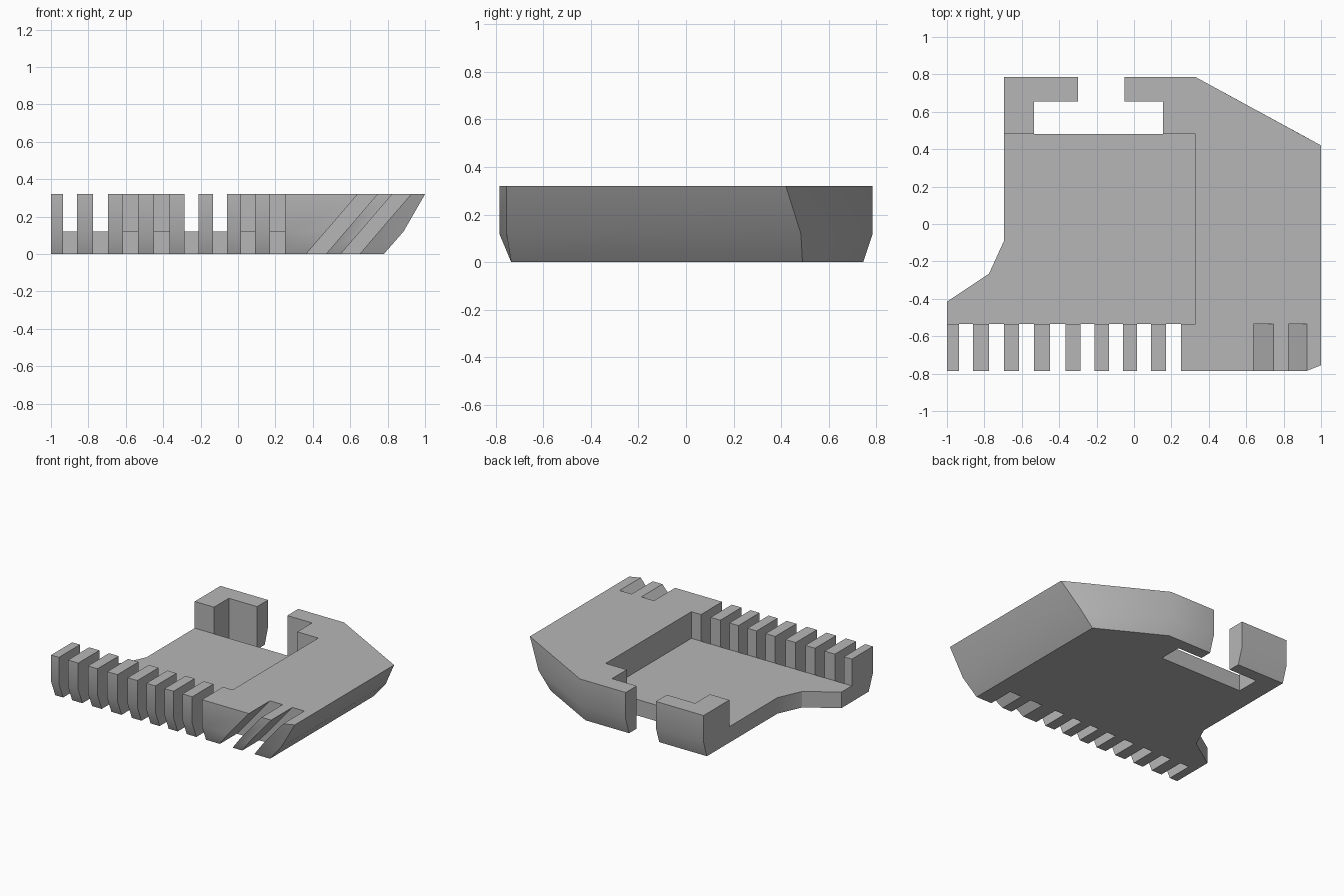
import bpy
import bmesh

cube = bpy.data.objects.get("Cube")
if cube:
    bpy.data.objects.remove(cube)

TOP, FLOOR = 0.32, 0.12        # full height and floor plate height
FRONT, BACK = -0.785, 0.785
COMB, REAR = -0.535, 0.48      # lines where comb and latches meet the plate
WALL = 0.33                    # inner face of the side block
LEVELS = (0, FLOOR, TOP)

grey = bpy.data.materials.new("plain grey")
grey.use_nodes = True
colour = (0.47, 0.47, 0.47, 1)
grey.diffuse_color = colour
grey.node_tree.nodes["Principled BSDF"].inputs["Base Color"].default_value = colour

teeth = [(-1, -0.935), (-0.86, -0.775), (-0.695, -0.615), (-0.535, -0.45),
         (-0.365, -0.285), (-0.21, -0.135), (-0.06, 0.015), (0.09, 0.17)]
joints = teeth + [(0.25, WALL)]


def front_at(z):
    return FRONT + 0.05 if z == 0 else FRONT


def back_at(z):
    return BACK - 0.04 if z == 0 else BACK


def is_joint(c):
    """True for a wall hidden where two parts meet."""
    if not 0 < c.z < FLOOR:
        return False
    if abs(c.x - WALL) < 1e-4:
        return COMB < c.y < REAR
    if abs(c.y - REAR) < 1e-4:
        return not -0.535 < c.x < 0.155
    if abs(c.y - COMB) < 1e-4:
        return any(a < c.x < b for a, b in joints)
    return False


def loft(name, outline, levels):
    """Stack counter-clockwise outlines into a solid."""
    bm = bmesh.new()
    rings = [[bm.verts.new((x, y, z)) for x, y in outline(z)] for z in levels]
    bm.faces.new(rings[0][::-1])
    bm.faces.new(rings[-1])
    for low, high in zip(rings, rings[1:]):
        for i in range(len(low)):
            j = (i + 1) % len(low)
            bm.faces.new((low[i], low[j], high[j], high[i]))
    hidden = [f for f in bm.faces if is_joint(f.calc_center_median())]
    bmesh.ops.delete(bm, geom=hidden, context='FACES')
    mesh = bpy.data.meshes.new(name)
    bm.to_mesh(mesh)
    bm.free()
    mesh.materials.append(grey)
    obj = bpy.data.objects.new(name, mesh)
    bpy.context.collection.objects.link(obj)
    bpy.ops.object.select_all(action='DESELECT')
    obj.select_set(True)
    bpy.context.view_layer.objects.active = obj
    bpy.ops.object.shade_smooth_by_angle(angle=0.52)
    return obj


# Floor plate, its front edge divided at every tooth
def plate_outline(z):
    edge = [(x, COMB) for pair in joints for x in pair]
    return edge + [(WALL, REAR), (0.155, REAR), (-0.535, REAR), (-0.695, REAR),
                   (-0.695, -0.09), (-0.775, -0.265), (-1, -0.415)]


loft("floor_plate", plate_outline, (0, FLOOR))


# Comb teeth
for n, (a, b) in enumerate(teeth):
    loft(f"comb_tooth_{n + 1}",
         lambda z: [(a, front_at(z)), (b, front_at(z)), (b, COMB), (a, COMB)],
         LEVELS)


# Right rear latch
def latch_outline(z):
    return [(-0.695, REAR), (-0.535, REAR), (-0.535, 0.655), (-0.30, 0.655),
            (-0.30, back_at(z)), (-0.695, back_at(z))]


loft("rear_latch", latch_outline, LEVELS)


# Side block with two leaning slots, a sloped side and the left rear latch
def block_outline(z):
    front, back = front_at(z), back_at(z)
    lean = 0.86 * (z - TOP)
    side, side_front, side_back, corner = {
        0: (0.78, -0.735, 0.49, 0.312),
        FLOOR: (0.885, -0.755, 0.483, WALL),
        TOP: (1, -0.755, 0.42, WALL)}[z]
    points = [(0.25, front)]
    for a, b in ((0.64, 0.745), (0.825, 0.925)):
        points += [(a + lean, front), (a + lean, COMB),
                   (b + lean, COMB), (b + lean, front)]
    return points + [(side, side_front), (side, side_back), (corner, back),
                     (-0.05, back), (-0.05, 0.655), (0.155, 0.655),
                     (0.155, REAR), (WALL, REAR), (WALL, COMB), (0.25, COMB)]


loft("side_block", block_outline, LEVELS)
